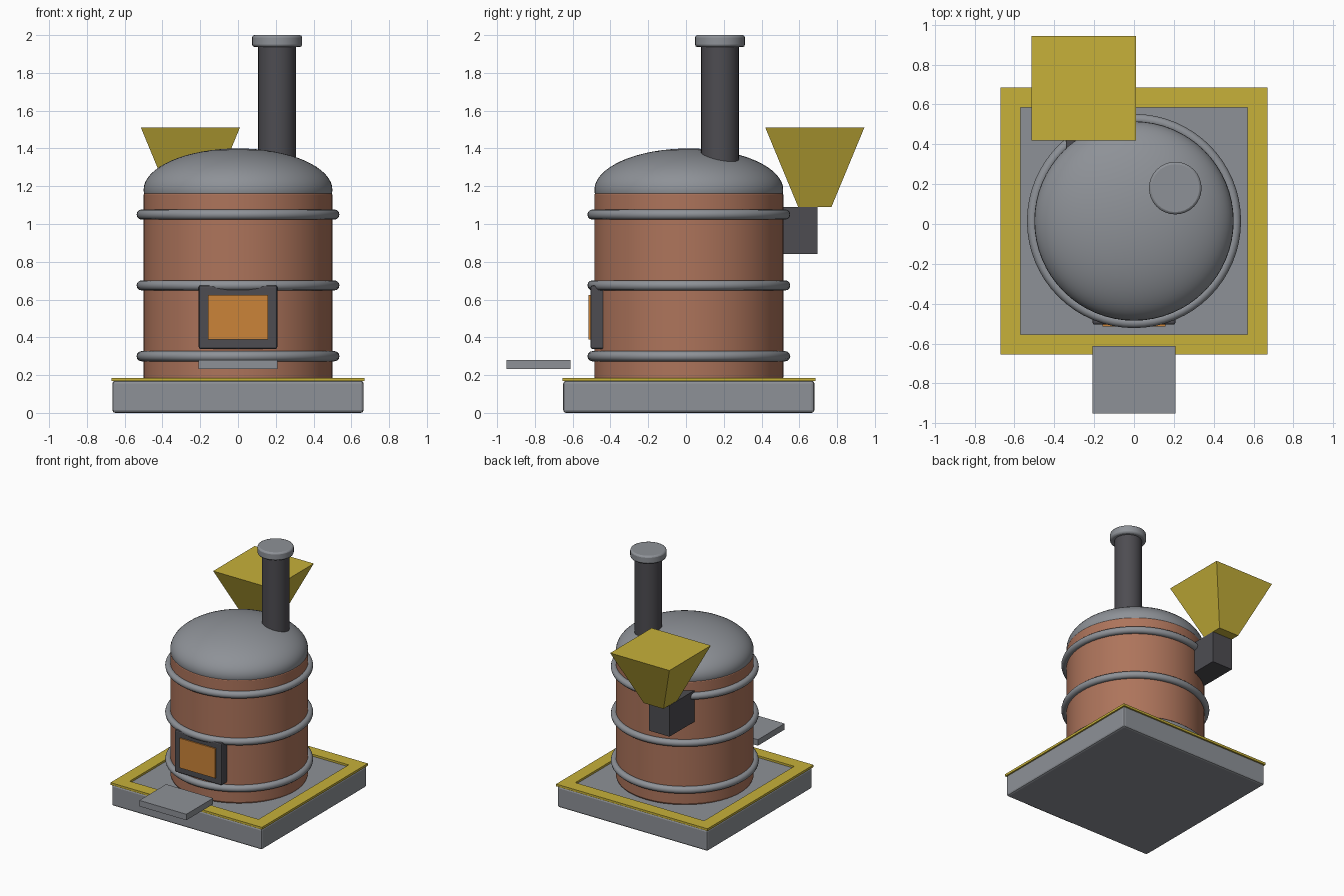
import bpy, bmesh, math

if "Cube" in bpy.data.objects:
    bpy.data.objects.remove(bpy.data.objects["Cube"])

CY = 0.015  # kiln axis in y


def material(name, rgb):
    m = bpy.data.materials.new(name)
    m.diffuse_color = (*rgb, 1)
    m.use_nodes = True
    m.node_tree.nodes["Principled BSDF"].inputs["Base Color"].default_value = m.diffuse_color
    return m


GREY = material("grey metal", (0.27, 0.285, 0.31))
DARK = material("dark iron", (0.075, 0.073, 0.083))
BRICK = material("clay brick", (0.42, 0.175, 0.105))
YELLOW = material("yellow paint", (0.57, 0.44, 0.042))
ORANGE = material("orange glow", (0.60, 0.23, 0.04))


def finish(ob, name, mat, bevel=0.0, segments=2, smooth=False):
    ob.name = name
    ob.data.materials.clear()
    ob.data.materials.append(mat)
    if bevel:
        b = ob.modifiers.new("bevel", 'BEVEL')
        b.width, b.segments, b.limit_method = bevel, segments, 'ANGLE'
    if smooth:
        bpy.ops.object.select_all(action='DESELECT')
        ob.select_set(True)
        bpy.context.view_layer.objects.active = ob
        bpy.ops.object.shade_smooth_by_angle(angle=math.radians(40))
    return ob


def from_bmesh(bm, name, mat, **kw):
    bmesh.ops.recalc_face_normals(bm, faces=bm.faces)
    me = bpy.data.meshes.new(name)
    bm.to_mesh(me)
    bm.free()
    ob = bpy.data.objects.new(name, me)
    bpy.context.collection.objects.link(ob)
    return finish(ob, name, mat, **kw)


def add_box(bm, x, y, z):
    """Box from (min, max) ranges."""
    verts = bmesh.ops.create_cube(bm, size=1)["verts"]
    for v in verts:
        v.co = [r[0] + (c + 0.5) * (r[1] - r[0]) for c, r in zip(v.co, (x, y, z))]
    return verts


def box(name, mat, x, y, z, **kw):
    bm = bmesh.new()
    add_box(bm, x, y, z)
    return from_bmesh(bm, name, mat, **kw)


def cylinder(name, mat, r, x, y, z0, z1, verts=48, **kw):
    bpy.ops.mesh.primitive_cylinder_add(vertices=verts, radius=r, depth=z1 - z0,
                                        location=(x, y, (z0 + z1) / 2))
    return finish(bpy.context.object, name, mat, smooth=True, **kw)


# square base slab
box("base", GREY, (-0.665, 0.665), (CY - 0.665, CY + 0.665), (0, 0.17), bevel=0.015)

# raised yellow border as a square ring
bm = bmesh.new()
rings = []
for half, z in ((0.67, 0.168), (0.67, 0.186), (0.57, 0.186), (0.57, 0.168)):
    rings.append([bm.verts.new((sx * half, CY + sy * half, z))
                  for sx, sy in ((-1, -1), (1, -1), (1, 1), (-1, 1))])
for i in range(4):
    a, b = rings[i], rings[(i + 1) % 4]
    for k in range(4):
        n = (k + 1) % 4
        bm.faces.new((a[k], a[n], b[n], b[k]))
from_bmesh(bm, "base_border", YELLOW)

# brick body and flattened dome roof
cylinder("body", BRICK, 0.5, 0, CY, 0.168, 1.175, verts=64, bevel=0.02)
bpy.ops.mesh.primitive_uv_sphere_add(segments=64, ring_count=32, radius=1,
                                     location=(0, CY, 1.18))
dome = bpy.context.object
dome.scale = (0.5, 0.5, 0.22)
finish(dome, "dome", GREY, smooth=True)

# three metal hoops
for i, z in enumerate((0.30, 0.675, 1.05)):
    bpy.ops.mesh.primitive_torus_add(major_segments=64, minor_segments=12,
                                     major_radius=0.51, minor_radius=0.027,
                                     location=(0, CY, z))
    finish(bpy.context.object, f"hoop_{i + 1}", GREY, smooth=True)

# chimney pipe with cap
cylinder("chimney", DARK, 0.1, 0.207, 0.18, 1.22, 1.96, verts=32)
cylinder("chimney_cap", GREY, 0.132, 0.207, 0.18, 1.937, 2.0, verts=32,
         bevel=0.012)

# furnace door: dark frame with glowing panel
box("door_frame", DARK, (-0.208, 0.208), (-0.505, -0.40), (0.338, 0.675), bevel=0.01)
box("door_panel", ORANGE, (-0.158, 0.158), (-0.515, -0.45), (0.388, 0.625))

# output tray in front
box("tray", GREY, (-0.208, 0.208), (-0.95, -0.612), (0.232, 0.28))

# feed chute at the back
box("feed_chute", DARK, (-0.342, -0.162), (0.38, 0.697), (0.84, 1.09))

# tapered hopper above the chute
bm = bmesh.new()
for v in add_box(bm, (-1, 1), (-1, 1), (1.09, 1.51)):
    half = 0.262 if v.co.z > 1.3 else 0.088
    v.co.x = -0.252 + v.co.x * half
    v.co.y = 0.682 + v.co.y * half
from_bmesh(bm, "hopper", YELLOW)
